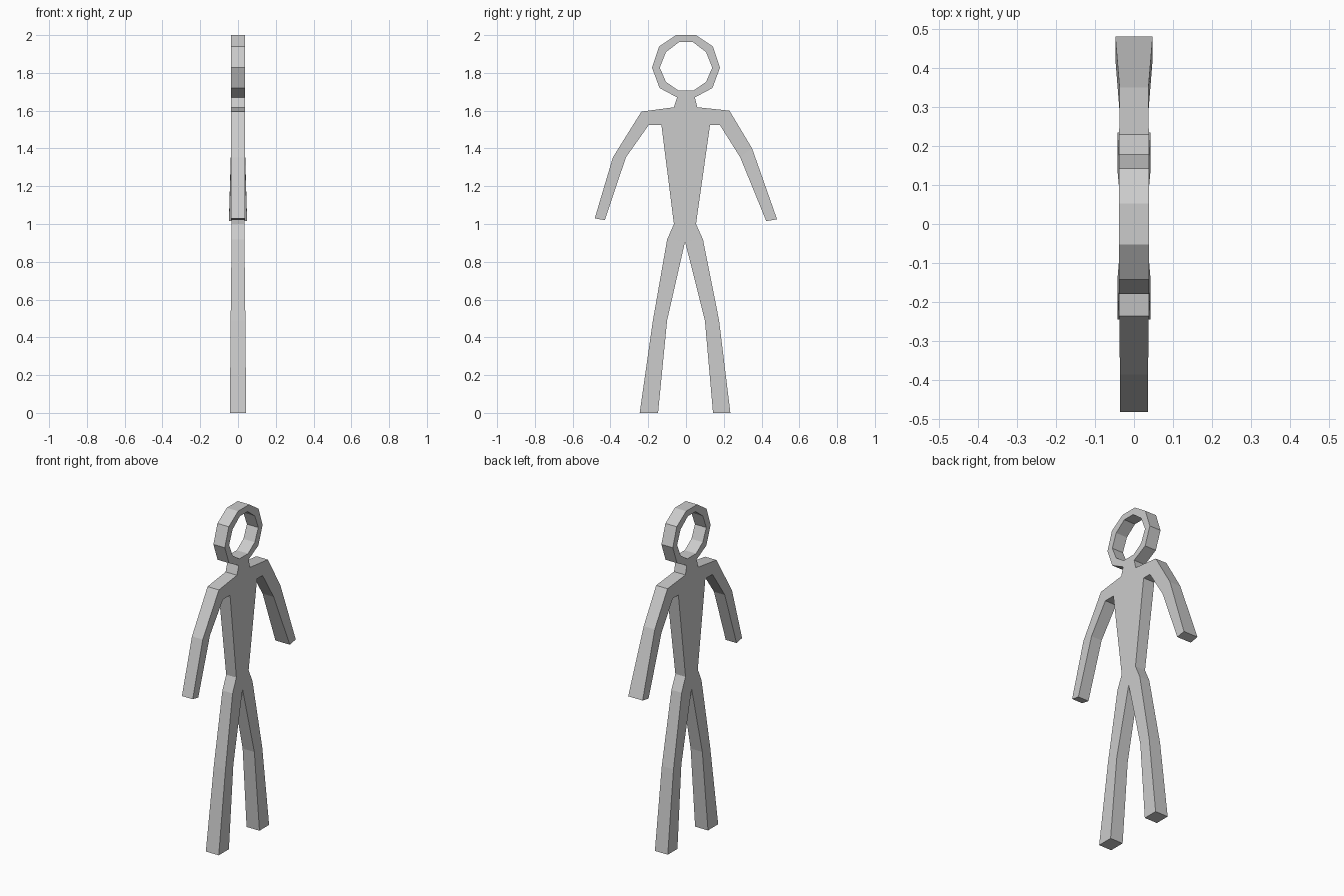
import bpy, bmesh

if "Cube" in bpy.data.objects:
    bpy.data.objects.remove(bpy.data.objects["Cube"])

# Flat figure: each panel is a strip of point pairs (y, z, half_thickness),
# then mirrored front to back and closed with walls along its border.
bm = bmesh.new()
verts = {}


def vert(p):
    if p not in verts:
        verts[p] = bm.verts.new((p[2], p[0], p[1]))
    return verts[p]


def panel(*pts):
    bm.faces.new([vert(p) for p in pts])


def strip(pairs, closed=False):
    follow = pairs[1:] + (pairs[:1] if closed else [])
    for (a, b), (c, d) in zip(pairs, follow):
        panel(a, c, d, b)


T = 0.038   # body half thickness
W = 0.034   # waist half thickness

# Shared joint points (right = +y, left = -y)
neck_r, neck_l = (0.047, 1.67, T), (-0.047, 1.67, T)
base_r, base_l = (0.06, 1.618, T), (-0.064, 1.618, T)
sho_r, sho_l = (0.23, 1.60, T), (-0.236, 1.595, T)
pit_r, pit_l = (0.18, 1.523, T), (-0.198, 1.523, T)
rib_r, rib_l = (0.127, 1.523, T), (-0.13, 1.523, T)
waist_r, waist_l = (0.053, 1.0, W), (-0.064, 1.0, W)
hip_r, hip_l = (0.09, 0.918, W), (-0.10, 0.918, W)
crotch = (-0.005, 0.907, W)

# Neck, chest, belly and hips
strip([(neck_l, neck_r), (base_l, base_r)])
panel(base_l, base_r, sho_r, pit_r, rib_r, rib_l, pit_l, sho_l)
strip([(rib_l, rib_r), (waist_l, waist_r)])
panel(waist_l, waist_r, hip_r, crotch, hip_l)

# Arms
strip([(sho_r, pit_r), ((0.35, 1.40, 0.037), (0.287, 1.353, 0.037)),
       ((0.482, 1.025, 0.048), (0.425, 1.015, 0.048))])
strip([(sho_l, pit_l), ((-0.387, 1.353, 0.036), (-0.318, 1.353, 0.036)),
       ((-0.483, 1.03, 0.036), (-0.43, 1.02, 0.036))])

# Legs
for s, hip, far, near in ((1, hip_r, 0.235, 0.143), (-1, hip_l, 0.245, 0.148)):
    strip([(hip, crotch), ((s * 0.175, 0.49, 0.039), (s * 0.10, 0.49, 0.039)),
           ((s * far, 0, 0.043), (s * near, 0, 0.043))])

# Ring head: ten-sided half profile from top to chin, outer and inner
half = [((0.053, 2.0), (0.037, 1.963)), ((0.142, 1.94), (0.106, 1.91)),
        ((0.18, 1.828), (0.139, 1.828)), ((0.14, 1.72), (0.106, 1.752)),
        ((0.047, 1.67), (0.042, 1.708))]
ring = [tuple((y, z, T) for y, z in pair) for pair in half]
ring += [tuple((-y, z, T) for y, z in pair) for pair in reversed(half)]
strip(ring, closed=True)

# Back side and border walls
front = list(bm.faces)
border = [e for e in bm.edges if len(e.link_faces) == 1]
back = {v: bm.verts.new((-v.co.x, v.co.y, v.co.z)) for v in list(bm.verts)}
for f in front:
    bm.faces.new([back[v] for v in reversed(f.verts)])
for e in border:
    a, b = e.verts
    bm.faces.new((a, b, back[b], back[a]))
bmesh.ops.recalc_face_normals(bm, faces=bm.faces[:])

mesh = bpy.data.meshes.new("standing_figure")
bm.to_mesh(mesh)
bm.free()
bpy.context.collection.objects.link(bpy.data.objects.new("standing_figure", mesh))
